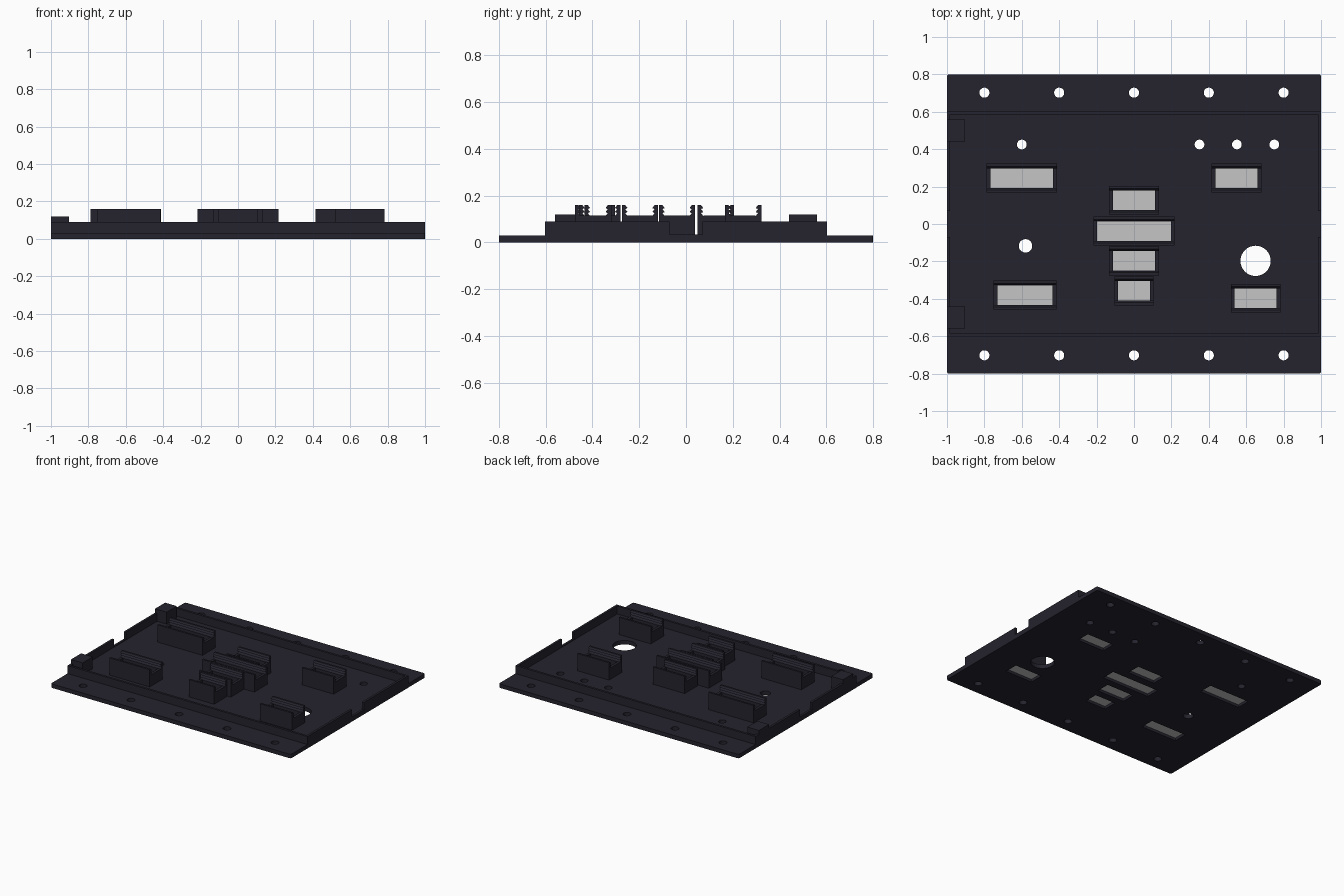
import bpy, bmesh, math
from mathutils import Matrix

if "Cube" in bpy.data.objects:
    bpy.data.objects.remove(bpy.data.objects["Cube"])


def material(name, rgb):
    m = bpy.data.materials.new(name)
    m.diffuse_color = (*rgb, 1)
    m.use_nodes = True
    m.node_tree.nodes["Principled BSDF"].inputs["Base Color"].default_value = m.diffuse_color
    return m


DARK = material("dark navy plastic", (0.018, 0.017, 0.027))
GREY = material("light grey", (0.56, 0.56, 0.56))


def add_box(bm, x0, x1, y0, y1, z0, z1):
    mat = Matrix.Translation(((x0 + x1) / 2, (y0 + y1) / 2, (z0 + z1) / 2)) \
        @ Matrix.Diagonal((x1 - x0, y1 - y0, z1 - z0, 1))
    return bmesh.ops.create_cube(bm, size=1, matrix=mat)["verts"]


def add_prism(bm, profile, x0, x1):
    """Extrude a (y, z) profile along x."""
    face = bm.faces.new([bm.verts.new((x0, y, z)) for y, z in profile])
    ext = bmesh.ops.extrude_face_region(bm, geom=[face])["geom"]
    bmesh.ops.translate(bm, vec=(x1 - x0, 0, 0),
                        verts=[v for v in ext if isinstance(v, bmesh.types.BMVert)])


def finish(bm, name, mat):
    bmesh.ops.recalc_face_normals(bm, faces=bm.faces[:])
    me = bpy.data.meshes.new(name)
    bm.to_mesh(me)
    bm.free()
    me.materials.append(mat)
    ob = bpy.data.objects.new(name, me)
    bpy.context.collection.objects.link(ob)
    return ob


T = 0.03          # plate thickness
WALL = 0.09       # rim height

# Switch openings: centre x, centre y, width
SLOTS = [(-0.60, 0.245, 0.335), (0.548, 0.245, 0.225), (0, 0.127, 0.225),
         (0, -0.038, 0.395), (0, -0.197, 0.225), (0, -0.357, 0.17),
         (-0.583, -0.38, 0.295), (0.65, -0.397, 0.225)]
SLOT_H = 0.052    # half depth of an opening

# Round holes: x, y, radius
HOLES = [(0.4 * i, s * 0.702, 0.027) for i in range(-2, 3) for s in (-1, 1)]
HOLES += [(x, 0.425, 0.026) for x in (-0.6, 0.35, 0.55, 0.75)]
HOLES += [(-0.58, -0.117, 0.036), (0.65, -0.197, 0.081)]

# Base plate with softly cut corners
bm = bmesh.new()
add_box(bm, -1, 1, -0.8, 0.8, 0, T)
corners = [e for e in bm.edges if abs(e.verts[0].co.z - e.verts[1].co.z) > 0.01]
bmesh.ops.bevel(bm, geom=corners, offset=0.012, segments=3, profile=0.5, affect='EDGES')
plate = finish(bm, "base_plate", DARK)

# Cutter for all openings in the plate
bm = bmesh.new()
for x, y, r in HOLES:
    bmesh.ops.create_cone(bm, cap_ends=True, segments=32, radius1=r, radius2=r,
                          depth=0.2, matrix=Matrix.Translation((x, y, 0)))
for x, y, w in SLOTS:
    add_box(bm, x - w / 2, x + w / 2, y - SLOT_H, y + SLOT_H, -0.1, 0.1)
cutter = finish(bm, "opening_cutter", DARK)
cutter.hide_render = True
mod = plate.modifiers.new("openings", 'BOOLEAN')
mod.operation = 'DIFFERENCE'
mod.solver = 'EXACT'
mod.object = cutter
dg = bpy.context.evaluated_depsgraph_get()
cut_mesh = bpy.data.meshes.new_from_object(plate.evaluated_get(dg))
plate.modifiers.clear()
plate.data = cut_mesh
bpy.data.objects.remove(cutter)

# Front and back rims
for name, s in (("front_rim", -1), ("back_rim", 1)):
    bm = bmesh.new()
    ya, yb = sorted((s * 0.585, s * 0.602))
    add_box(bm, -1, 1, ya, yb, T, WALL)
    finish(bm, name, DARK)

# Side rims with a notch in the middle
for name, s in (("left_rim", -1), ("right_rim", 1)):
    bm = bmesh.new()
    profile = [(-0.585, T), (0.585, T), (0.585, WALL), (0.07, WALL),
               (0.07, 0.035), (-0.07, 0.035), (-0.07, WALL), (-0.585, WALL)]
    xa, xb = sorted((s * 0.983, s * 1.0))
    add_prism(bm, profile, xa, xb)
    finish(bm, name, DARK)

# Corner blocks on the left side
for name, y in (("front_corner_block", -0.5), ("back_corner_block", 0.5)):
    bm = bmesh.new()
    add_box(bm, -1, -0.903, y - 0.06, y + 0.06, T, 0.12)
    finish(bm, name, DARK)

# Switch holders: low end walls and tall long walls with gripping teeth inside
OUT, IN, TIP = 0.0775, 0.063, 0.053
TEETH = [(OUT, T), (OUT, 0.16), (IN, 0.16), (TIP, 0.147), (IN, 0.143),
         (TIP, 0.13), (IN, 0.126), (TIP, 0.113), (TIP, T)]
for i, (x, y, w) in enumerate(SLOTS, 1):
    bm = bmesh.new()
    hw = w / 2
    for s in (-1, 1):
        add_prism(bm, [(y + s * py, pz) for py, pz in TEETH], x - hw - 0.02, x + hw + 0.02)
        xa, xb = sorted((x + s * hw, x + s * (hw + 0.02)))
        add_box(bm, xa, xb, y - TIP, y + TIP, T, 0.115)
    finish(bm, f"switch_holder_{i}", DARK)

    # Light panel closing the opening
    bm = bmesh.new()
    add_box(bm, x - hw, x + hw, y - SLOT_H, y + SLOT_H, 0.02, T)
    finish(bm, f"slot_panel_{i}", GREY)
